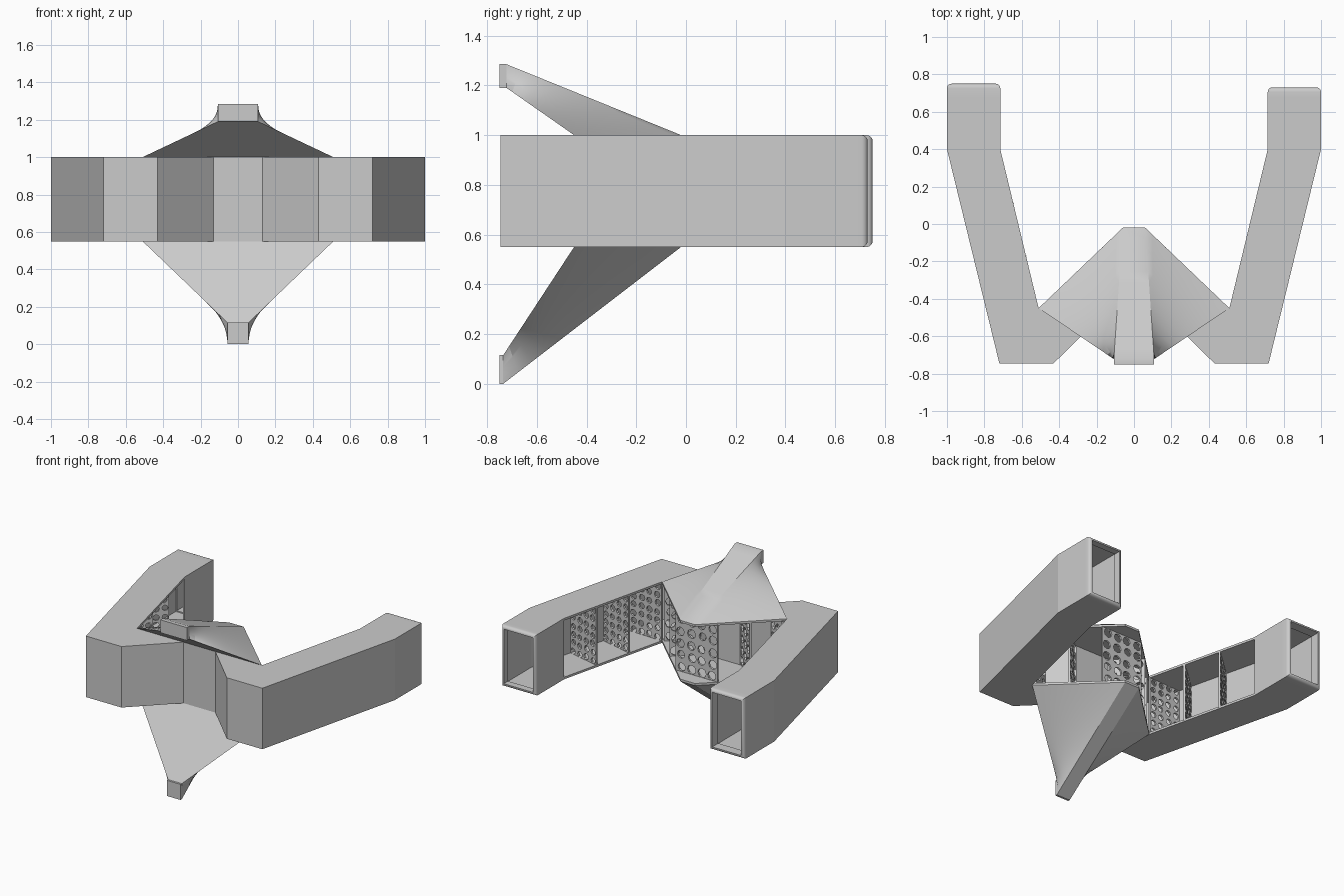
import bpy
import bmesh
import math
import random
from mathutils import Vector

random.seed(4)
cube = bpy.data.objects.get("Cube")
if cube:
    bpy.data.objects.remove(cube, do_unlink=True)

grey = bpy.data.materials.new("plain grey")
grey.use_nodes = True
grey.diffuse_color = (0.6, 0.6, 0.6, 1)
grey.node_tree.nodes["Principled BSDF"].inputs["Base Color"].default_value = (0.6, 0.6, 0.6, 1)

LOW, HIGH, SKIN = 0.55, 1.0, 0.016
LEFT_END, RIGHT_END, COLLAR = 0.73, 0.75, 0.68


def finish(name, bm, smooth=False):
    bmesh.ops.remove_doubles(bm, verts=bm.verts, dist=0.0002)
    bmesh.ops.recalc_face_normals(bm, faces=bm.faces)
    mesh = bpy.data.meshes.new(name)
    bm.to_mesh(mesh)
    bm.free()
    mesh.materials.append(grey)
    obj = bpy.data.objects.new(name, mesh)
    bpy.context.collection.objects.link(obj)
    if smooth:
        bpy.ops.object.select_all(action="DESELECT")
        obj.select_set(True)
        bpy.context.view_layer.objects.active = obj
        bpy.ops.object.shade_smooth_by_angle(angle=math.radians(25))
    return obj


def thicken(obj, thickness, offset):
    mod = obj.modifiers.new("thickness", "SOLIDIFY")
    mod.thickness = thickness
    mod.offset = offset
    mod.use_even_offset = True


def mirrored(points):
    return [(-x, y) for x, y in reversed(points)]


# Plan of the body, model's left half, from arm end towards the middle
outer = [(1, COLLAR), (1, 0.4), (0.72, -0.745), (0.43, -0.745), (0.13, -0.45)]
inner = [(0.715, COLLAR), (0.715, 0.4), (0.51, -0.45), (0.06, -0.02)]


def plate(name, z):
    bm = bmesh.new()
    plan = outer + mirrored(outer) + inner_right() + mirrored(inner_right())
    face = bm.faces.new([bm.verts.new((x, y, z)) for x, y in plan])
    out = bmesh.ops.extrude_face_region(bm, geom=[face])
    moved = [v for v in out["geom"] if isinstance(v, bmesh.types.BMVert)]
    bmesh.ops.translate(bm, verts=moved, vec=(0, 0, SKIN))
    finish(name, bm)


def inner_right():
    return [(-x, y) for x, y in inner]


def wall(name, path, side):
    # Vertical ribbon with thickness added towards the hollow
    bm = bmesh.new()
    rows = [[bm.verts.new((x, y, z)) for x, y in path] for z in (LOW + SKIN, HIGH - SKIN)]
    for i in range(len(path) - 1):
        bm.faces.new((rows[0][i], rows[0][i + 1], rows[1][i + 1], rows[1][i]))
    bm.normal_update()
    first = bm.faces[:][0] if not bm.faces.ensure_lookup_table() else None
    if first.normal.x * side < 0:
        bmesh.ops.reverse_faces(bm, faces=bm.faces[:])
    mesh = bpy.data.meshes.new(name)
    bm.to_mesh(mesh)
    bm.free()
    mesh.materials.append(grey)
    obj = bpy.data.objects.new(name, mesh)
    bpy.context.collection.objects.link(obj)
    thicken(obj, SKIN, -1)


plate("bottom_plate", LOW)
plate("top_plate", HIGH - SKIN)
wall("outer_wall", outer + mirrored(outer), 1)
wall("left_inner_wall", inner[:2], -1)
wall("right_inner_wall", inner_right()[:2], 1)


# Rounded open collars at the arm ends
def collar(name, side, end):
    bm = bmesh.new()
    r = 0.024
    profile = [(COLLAR, 0)]
    for i in range(6):
        a = i * math.pi / 10
        profile.append((end - r + r * math.sin(a), r - r * math.cos(a)))
    profile.append((COLLAR, r))
    loops = []
    for y, s in profile:
        loops.append([bm.verts.new((side * x, y, z)) for x, z in (
            (0.715 + s, LOW + s), (1 - s, LOW + s), (1 - s, HIGH - s), (0.715 + s, HIGH - s))])
    for a, b in zip(loops, loops[1:] + loops[:1]):
        for k in range(4):
            bm.faces.new((a[k], a[(k + 1) % 4], b[(k + 1) % 4], b[k]))
    finish(name, bm, True)


collar("left_arm_collar", 1, LEFT_END)
collar("right_arm_collar", -1, RIGHT_END)


# Perforated ribs: square cells, each with a round hole
def rib(name, start, end, cell):
    a, b = Vector((*start, LOW + 0.01)), Vector((*end, LOW + 0.01))
    length, height = (b - a).length, HIGH - LOW - 0.02
    along = (b - a).normalized()
    nx, nz = max(1, round(length / cell)), round(height / cell)
    w, h = length / nx, height / nz
    bm = bmesh.new()
    for i in range(nx):
        for j in range(nz):
            r = min(w, h) * random.uniform(0.34, 0.4)
            dx, dz = (random.uniform(-0.08, 0.08) * min(w, h) for _ in range(2))
            rim, hole = [], []
            for k in range(8):
                t = k * math.pi / 4
                c, s = math.cos(t), math.sin(t)
                m = max(abs(c), abs(s))
                cx, cz = (i + 0.5) * w, (j + 0.5) * h
                for ring, u, v in ((rim, c / m * w / 2, s / m * h / 2), (hole, c * r + dx, s * r + dz)):
                    ring.append(bm.verts.new(a + along * (cx + u) + Vector((0, 0, cz + v))))
            for k in range(8):
                n = (k + 1) % 8
                bm.faces.new((rim[k], rim[n], hole[n], hole[k]))
    thicken(finish(name, bm), 0.014, 0)


def outer_x(y):
    return 1 - 0.2445 * (0.4 - y) - 0.012


for side, label, slant in ((1, "left", 0.065), (-1, "right", 0.2)):
    for i in (1, 2):
        p = Vector(inner[1]).lerp(Vector(inner[2]), i / 3)
        y = p.y - slant
        rib(f"{label}_arm_rib_{i}", (side * p.x, p.y), (side * outer_x(y), y), 0.066)
    rib(f"{label}_corner_rib", (side * 0.51, -0.45), (side * outer_x(-0.46), -0.46), 0.066)
    rib(f"{label}_front_rib", (side * 0.5, -0.46), (side * 0.285, -0.59), 0.08)
    rib(f"{label}_middle_rib", (side * 0.33, -0.28), (side * 0.14, -0.45), 0.08)
rib("centre_rib", (-0.17, -0.13), (0.17, -0.13), 0.085)


# Swept fins above and below, with twisted ruled sides
def fin(name, base_z, near_z, far_z, half, tip_y):
    bm = bmesh.new()

    def face(*points):
        bm.faces.new([bm.verts.new(p) for p in points])

    steps = 12
    for s in (-1, 1):
        wing, back = Vector((s * 0.51, -0.45, base_z)), Vector((s * 0.06, -0.02, base_z))
        near, far = Vector((s * half, tip_y, near_z)), Vector((s * half, tip_y, far_z))

        def at(i, j):
            u, v = i / steps, j / steps
            return wing.lerp(back, u).lerp(near.lerp(far, u), v)

        for i in range(steps):
            for j in range(steps):
                face(at(i, j), at(i + 1, j), at(i + 1, j + 1), at(i, j + 1))
            # Front panel fans share the side's edge points
            face(at(0, i), at(0, i + 1), Vector((s * 0.13, -0.45, base_z)).lerp(near, (i + 1) / steps),
                 Vector((s * 0.13, -0.45, base_z)).lerp(near, i / steps)) if i < steps - 1 else face(
                at(0, i), near, Vector((s * 0.13, -0.45, base_z)).lerp(near, i / steps))

    def strip(x0, y0, z1):
        for i in range(steps):
            rows = []
            for t in (i / steps, (i + 1) / steps):
                x, y, z = Vector((x0, y0, base_z)).lerp(Vector((half, tip_y, z1)), t)
                rows.append([(-x, y, z), (x, y, z)])
            face(rows[0][0], rows[0][1], rows[1][1], rows[1][0])

    strip(0.13, -0.45, near_z)
    strip(0.06, -0.02, far_z)

    # Blunt square tip
    corners = [(-half, near_z), (half, near_z), (half, far_z), (-half, far_z)]
    for (x0, z0), (x1, z1) in zip(corners, corners[1:] + corners[:1]):
        face((x0, tip_y, z0), (x1, tip_y, z1), (x1, -0.75, z1), (x0, -0.75, z0))
    face(*[(x, -0.75, z) for x, z in corners])
    finish(name, bm, True)


fin("top_fin", HIGH, 1.19, 1.285, 0.108, -0.722)
fin("bottom_fin", LOW, 0.115, 0.0, 0.056, -0.735)
